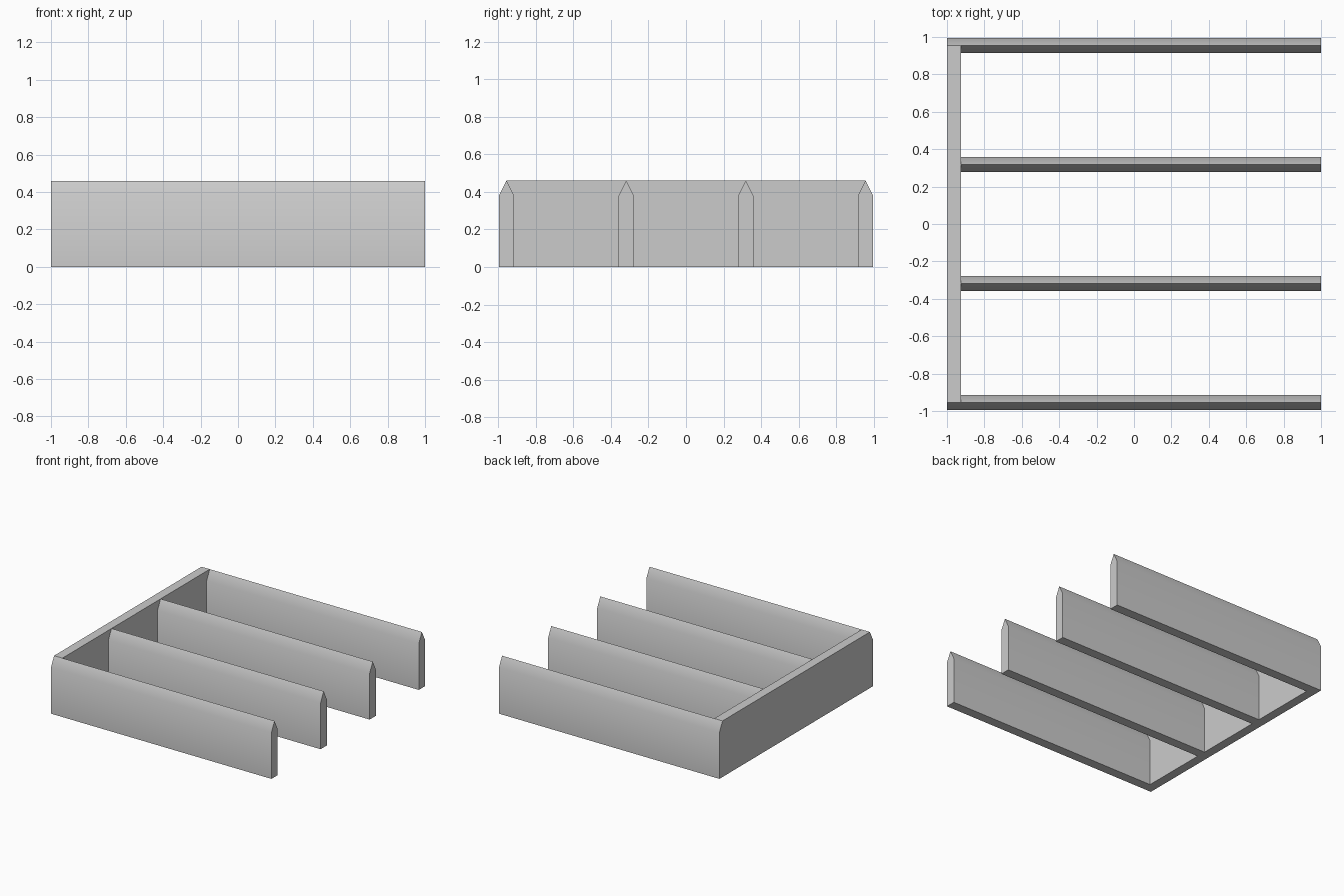
import bpy
import math

cube = bpy.data.objects.get("Cube")
if cube:
    bpy.data.objects.remove(cube, do_unlink=True)

HEIGHT, SHOULDER = 0.46, 0.38
HALF = 0.04
OUTER, INNER = 0.955, 0.318
WALL_X = -0.925

# Single grey finish
grey = bpy.data.materials.new("plain_grey")
grey.use_nodes = True
colour = (0.6, 0.6, 0.6, 1)
grey.diffuse_color = colour
grey.node_tree.nodes["Principled BSDF"].inputs["Base Color"].default_value = colour


def extrude_x(name, profile, x0, x1):
    """Closed prism: a (y, z) profile swept along x."""
    n = len(profile)
    verts = [(x, y, z) for x in (x0, x1) for y, z in profile]
    faces = [tuple(reversed(range(n))), tuple(range(n, 2 * n))]
    faces += [(i, (i + 1) % n, (i + 1) % n + n, i + n) for i in range(n)]
    mesh = bpy.data.meshes.new(name)
    mesh.from_pydata(verts, [], faces)
    mesh.materials.append(grey)
    obj = bpy.data.objects.new(name, mesh)
    bpy.context.collection.objects.link(obj)
    return obj


def select_only(obj):
    bpy.ops.object.select_all(action="DESELECT")
    obj.select_set(True)
    bpy.context.view_layer.objects.active = obj


# Four parallel slats with a pointed ridge; the outer two cap the wall's ends
slats = [("front_slat", -OUTER, -1), ("front_middle_slat", -INNER, WALL_X),
         ("back_middle_slat", INNER, WALL_X), ("back_slat", OUTER, -1)]
for name, y, start in slats:
    profile = [(y - HALF, 0), (y + HALF, 0), (y + HALF, SHOULDER),
               (y, HEIGHT), (y - HALF, SHOULDER)]
    slat = extrude_x(name, profile, start, 1)
    select_only(slat)
    bpy.ops.object.shade_smooth_by_angle(angle=math.radians(30))

# Flat-topped side wall, notched under the ridges of the outer slats
end = OUTER - HALF
wall_profile = [(-end, 0), (end, 0), (end, SHOULDER), (OUTER, HEIGHT),
                (-OUTER, HEIGHT), (-end, SHOULDER)]
extrude_x("right_wall", wall_profile, -1, WALL_X)
